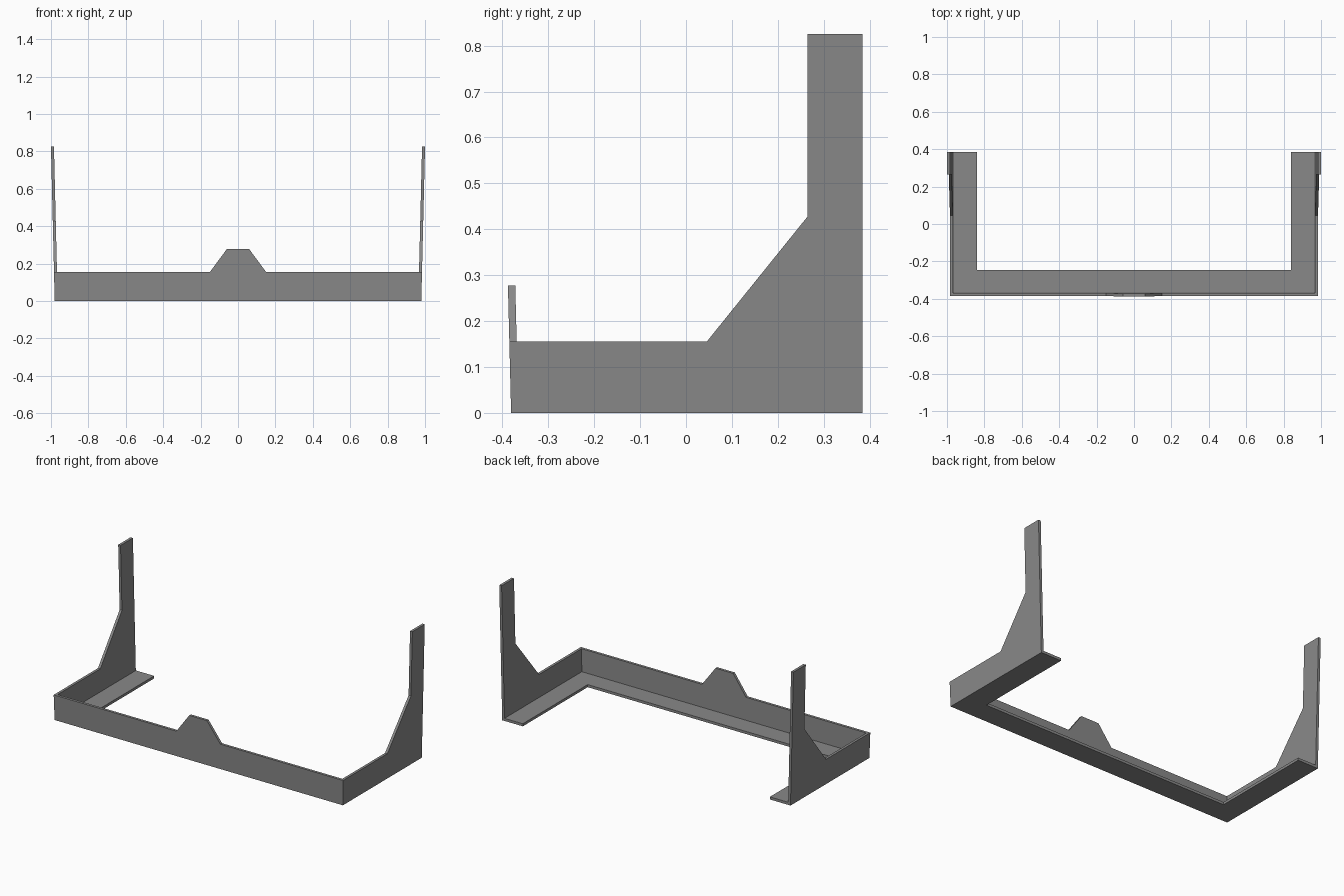
import bpy
import bmesh

cube = bpy.data.objects.get("Cube")
if cube:
    bpy.data.objects.remove(cube, do_unlink=True)

THICK = 0.016      # sheet thickness
TOP = 0.155        # rim height

grey = bpy.data.materials.new("mid_grey")
grey.use_nodes = True
colour = (0.25, 0.25, 0.25, 1)
grey.diffuse_color = colour
grey.node_tree.nodes["Principled BSDF"].inputs["Base Color"].default_value = colour


def side_x(z, t=0):
    """Half width of the outward-leaning side walls, t inside the outer face."""
    return 0.98 + 0.0243 * z - t


def front_y(z, t=0):
    """Depth of the outward-leaning front wall, t inside the outer face."""
    return -0.381 - 0.025 * z + t


def slab(name, outer, inner):
    """Solid sheet between two matching outlines."""
    bm = bmesh.new()
    a = [bm.verts.new(p) for p in outer]
    b = [bm.verts.new(p) for p in inner]
    bm.faces.new(a)
    bm.faces.new(b[::-1])
    for i in range(len(a)):
        j = (i + 1) % len(a)
        bm.faces.new((a[j], a[i], b[i], b[j]))
    bmesh.ops.recalc_face_normals(bm, faces=bm.faces)
    mesh = bpy.data.meshes.new(name)
    bm.to_mesh(mesh)
    bm.free()
    mesh.materials.append(grey)
    obj = bpy.data.objects.new(name, mesh)
    bpy.context.collection.objects.link(obj)


# Side walls with tall rear posts, mitred at the front corners (None = corner)
side_profile = [(None, 0), (0.385, 0), (0.385, 0.825), (0.265, 0.825),
                (0.265, 0.428), (0.045, TOP), (None, TOP)]
for name, s in (("left_wall", 1), ("right_wall", -1)):
    slab(name, *[[(s * side_x(z, t), front_y(z, t) if y is None else y, z)
                  for y, z in side_profile] for t in (0, THICK)])

# Front wall with a raised centre tab
half = [(None, 0), (None, TOP), (0.15, TOP), (0.06, 0.277)]
front_profile = [(1, x, z) for x, z in half] + [(-1, x, z) for x, z in half[::-1]]
slab("front_wall", *[[(s * (side_x(z, t) if x is None else x), front_y(z, t), z)
                      for s, x, z in front_profile] for t in (0, THICK)])

# U-shaped bottom flange
wx, wy = side_x(0, THICK), front_y(0, THICK)
flange_half = [(wx, wy), (wx, 0.385), (0.84, 0.385), (0.84, -0.245)]
flange = flange_half + [(-x, y) for x, y in flange_half[::-1]]
slab("bottom_flange", *[[(x, y, z) for x, y in flange] for z in (0, THICK)])
